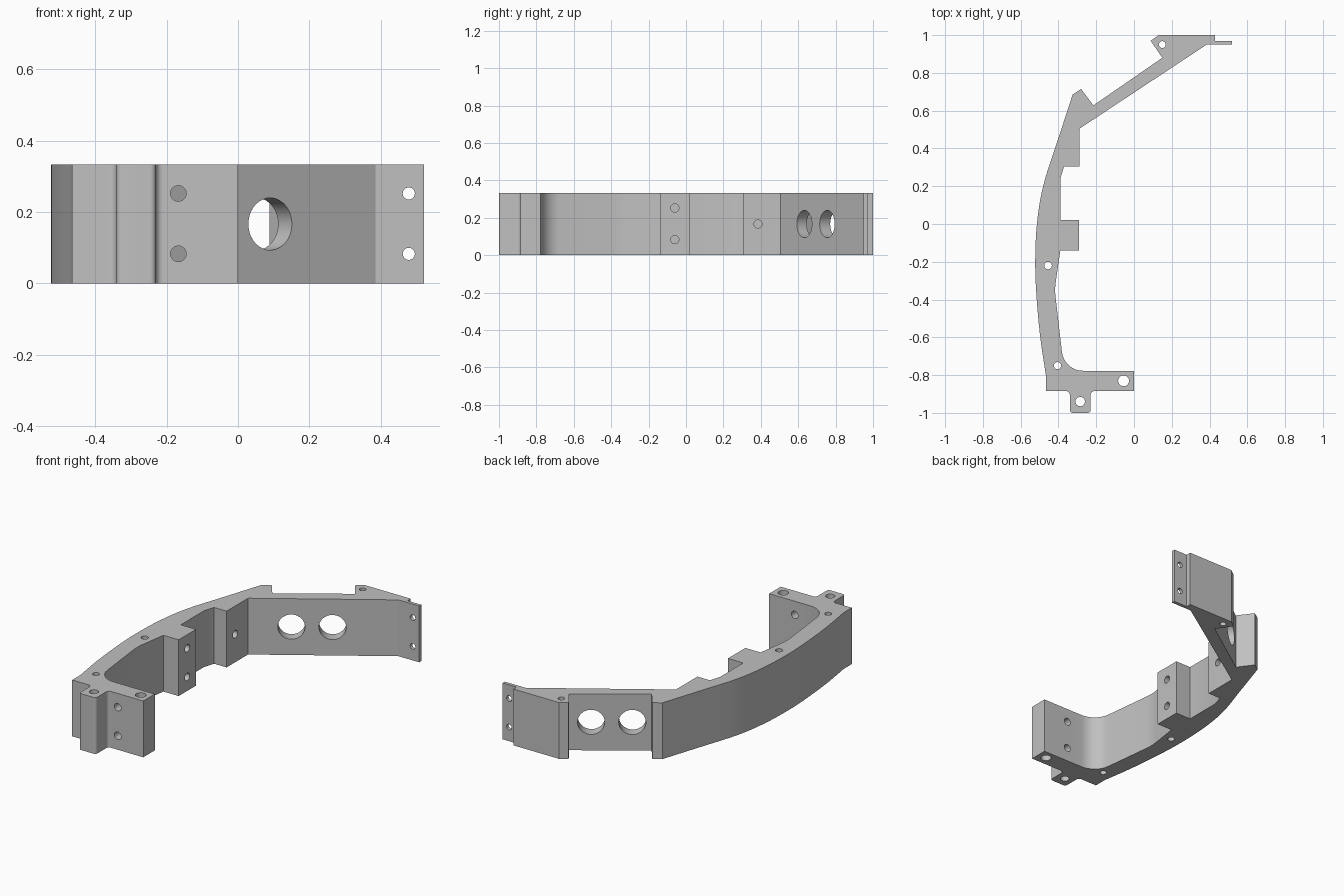
import bpy, bmesh, math
from mathutils import Vector

if "Cube" in bpy.data.objects:
    bpy.data.objects.remove(bpy.data.objects["Cube"], do_unlink=True)

HEIGHT = 0.333
MID = HEIGHT / 2
ROWS = (0.083, 0.252)

grey = bpy.data.materials.new("plain grey")
grey.use_nodes = True
colour = (0.53, 0.53, 0.53, 1)
grey.diffuse_color = colour
grey.node_tree.nodes["Principled BSDF"].inputs["Base Color"].default_value = colour


def spline(points, steps=5):
    """Smooth curve through the points."""
    pts = [Vector(p) for p in points]
    pts = [2 * pts[0] - pts[1]] + pts + [2 * pts[-1] - pts[-2]]
    out = []
    for a, b, c, d in zip(pts, pts[1:], pts[2:], pts[3:]):
        for i in range(steps):
            t = i / steps
            out.append(0.5 * (2 * b + (c - a) * t + (2 * a - 5 * b + 4 * c - d) * t * t
                              + (3 * b - a - 3 * c + d) * t ** 3))
    return out + [pts[-2]]


def rounded(corners, steps=8):
    """Polyline whose corners (x, y, length) are replaced by circular arcs."""
    out = []
    for i, corner in enumerate(corners):
        p = Vector(corner[:2])
        if len(corner) == 2:
            out.append(p)
            continue
        u = (Vector(corners[i - 1][:2]) - p).normalized()
        v = (Vector(corners[i + 1][:2]) - p).normalized()
        a, b = p + u * corner[2], p + v * corner[2]
        w = math.sin(u.angle(v) / 2)
        for k in range(steps + 1):
            t = k / steps
            c0, c1, c2 = (1 - t) ** 2, 2 * t * (1 - t) * w, t * t
            out.append((a * c0 + p * c1 + b * c2) / (c0 + c1 + c2))
    return out


# Curved outer wall, bottom to top
outer_wall = spline([(-0.465, -0.81), (-0.495, -0.61), (-0.515, -0.4), (-0.523, -0.21),
                     (-0.514, 0), (-0.48, 0.205), (-0.405, 0.44)])

# Strut, end flange, inner blocks, front arm and front tab
inner_side = rounded([
    (-0.325, 0.685), (-0.28, 0.715), (-0.215, 0.628), (0.15, 0.88), (0.088, 0.97),
    (0.13, 1), (0.43, 1), (0.43, 0.97), (0.52, 0.97), (0.52, 0.95), (0.385, 0.95),
    (-0.288, 0.505), (-0.288, 0.305), (-0.37, 0.305), (-0.39, 0.24), (-0.39, 0.022),
    (-0.29, 0.022), (-0.29, -0.14), (-0.39, -0.14), (-0.42, -0.345, 0.04),
    (-0.37, -0.777, 0.1), (0, -0.777), (0, -0.885), (-0.23, -0.885, 0.02),
    (-0.23, -1, 0.015), (-0.34, -1, 0.015), (-0.34, -0.885, 0.02), (-0.465, -0.885)])

# Extruded bracket body
bm = bmesh.new()
base = bm.faces.new([bm.verts.new((p.x, p.y, 0)) for p in outer_wall + inner_side])
top = bmesh.ops.extrude_face_region(bm, geom=[base])["geom"]
bmesh.ops.translate(bm, vec=(0, 0, HEIGHT),
                    verts=[v for v in top if isinstance(v, bmesh.types.BMVert)])
bmesh.ops.recalc_face_normals(bm, faces=bm.faces)
mesh = bpy.data.meshes.new("bracket_body")
bm.to_mesh(mesh)
bm.free()
body = bpy.data.objects.new("bracket_body", mesh)
bpy.context.collection.objects.link(body)
mesh.materials.append(grey)

# Hole list: centre, axis, radius, cutter length
X, Y, Z = Vector((1, 0, 0)), Vector((0, 1, 0)), Vector((0, 0, 1))
holes = [((x, y, MID), Z, r, 1) for x, y, r in (
    (-0.455, -0.22, 0.02), (-0.405, -0.75, 0.019), (-0.055, -0.83, 0.029),
    (-0.285, -0.94, 0.025), (0.15, 0.95, 0.018))]
for z in ROWS:
    holes.append(((-0.167, -0.83, z), Y, 0.022, 0.2))    # front arm
    holes.append(((0.478, 0.96, z), Y, 0.017, 0.1))      # end flange
    holes.append(((-0.33, -0.06, z), X, 0.022, 0.18))    # middle block
holes.append(((-0.33, 0.385, MID), X, 0.022, 0.16))      # rear block
strut_normal = Vector((0.551, -0.834, 0))
for x, y in ((-0.094, 0.633), (0.09, 0.755)):            # large strut openings
    holes.append(((x, y, MID), strut_normal, 0.073, 0.4))

# Cut the holes
bpy.context.view_layer.objects.active = body
body.select_set(True)
for centre, axis, radius, length in holes:
    bpy.ops.mesh.primitive_cylinder_add(
        vertices=40 if radius > 0.05 else 24, radius=radius, depth=length, location=centre,
        rotation=axis.to_track_quat('Z', 'Y').to_euler())
    cutter = bpy.context.object
    cutter.hide_render = True
    cutter.data.materials.append(grey)
    bpy.context.view_layer.objects.active = body
    cut = body.modifiers.new("hole", 'BOOLEAN')
    cut.operation, cut.solver, cut.object = 'DIFFERENCE', 'EXACT', cutter
    bpy.ops.object.modifier_apply(modifier=cut.name)
    bpy.data.objects.remove(cutter, do_unlink=True)

body.select_set(True)
bpy.ops.object.shade_smooth_by_angle(angle=math.radians(25))
